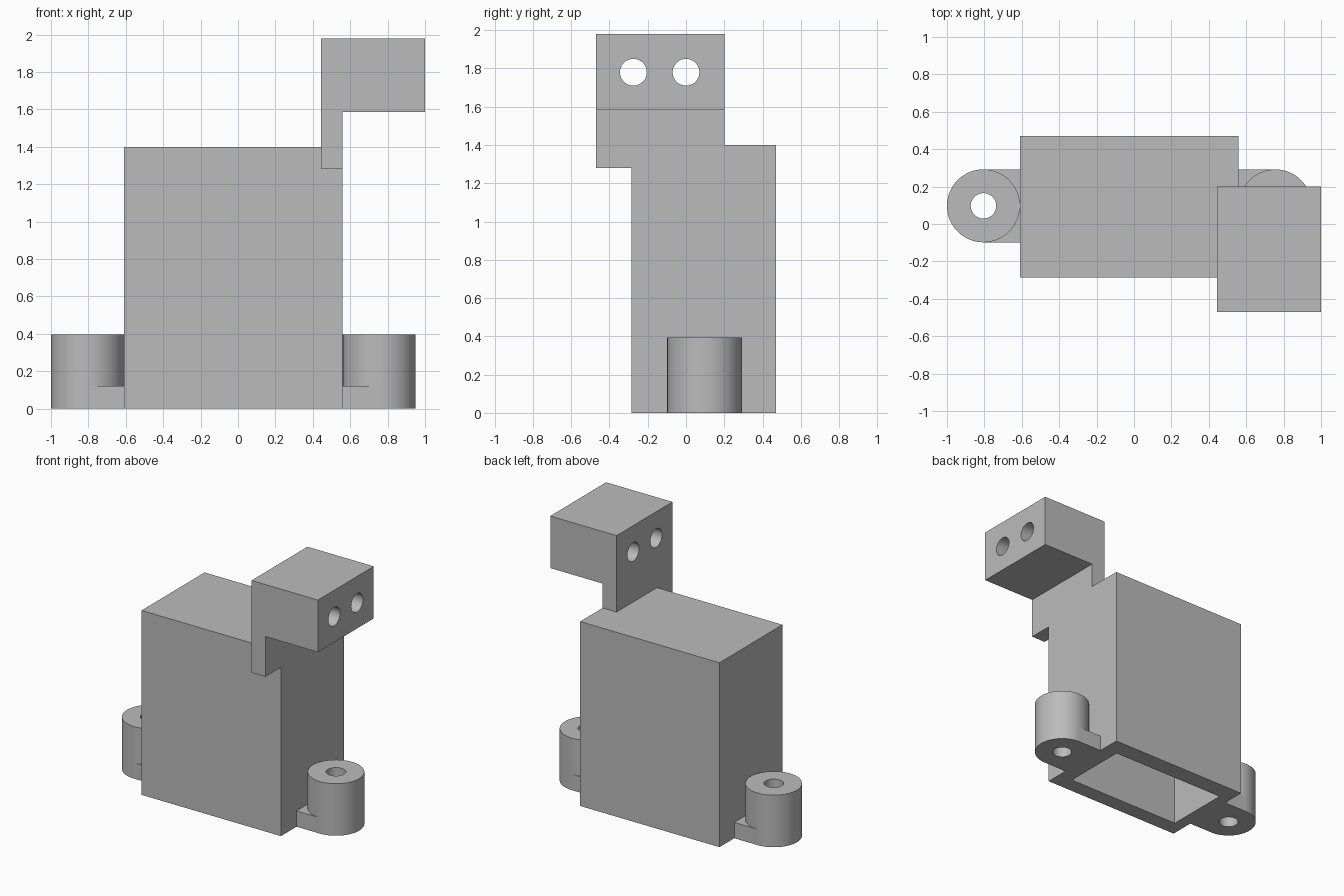
import bpy
import bmesh
from math import radians
from mathutils import Matrix, Vector

cube = bpy.data.objects.get("Cube")
if cube:
    bpy.data.objects.remove(cube, do_unlink=True)

grey = bpy.data.materials.new("plain grey")
grey.use_nodes = True
grey.diffuse_color = (0.5, 0.5, 0.5, 1)
grey.node_tree.nodes["Principled BSDF"].inputs["Base Color"].default_value = (0.5, 0.5, 0.5, 1)


def finish(name, bm):
    bmesh.ops.recalc_face_normals(bm, faces=bm.faces)
    mesh = bpy.data.meshes.new(name)
    bm.to_mesh(mesh)
    bm.free()
    mesh.materials.append(grey)
    obj = bpy.data.objects.new(name, mesh)
    bpy.context.collection.objects.link(obj)
    return obj


def box(name, low, high):
    low, high = Vector(low), Vector(high)
    bm = bmesh.new()
    matrix = Matrix.Translation((low + high) / 2) @ Matrix.Diagonal((*(high - low), 1))
    bmesh.ops.create_cube(bm, size=1, matrix=matrix)
    return finish(name, bm)


def cylinder(name, centre, radius, depth, axis="Z"):
    bm = bmesh.new()
    matrix = Matrix.Translation(centre)
    if axis == "X":
        matrix = matrix @ Matrix.Rotation(radians(90), 4, "Y")
    bmesh.ops.create_cone(bm, cap_ends=True, segments=64, radius1=radius,
                          radius2=radius, depth=depth, matrix=matrix)
    return finish(name, bm)


def combine(obj, other, operation):
    other.hide_render = True
    mod = obj.modifiers.new(operation.title(), "BOOLEAN")
    mod.operation, mod.object, mod.solver = operation, other, "EXACT"
    with bpy.context.temp_override(object=obj, active_object=obj):
        bpy.ops.object.modifier_apply(modifier=mod.name)
    bpy.data.objects.remove(other, do_unlink=True)


def smooth(obj):
    bpy.ops.object.select_all(action="DESELECT")
    obj.select_set(True)
    bpy.context.view_layer.objects.active = obj
    bpy.ops.object.shade_smooth_by_angle(angle=radians(30))


LEFT, RIGHT, WALL = -0.61, 0.56, 0.117
FRONT, BACK = -0.285, 0.47
ARM_X, ARM_LOW, ARM_FRONT, ARM_BACK = RIGHT - WALL, 1.28, -0.47, 0.2

# Hollow body, open underneath, notched to receive the bracket
body = box("hollow_body", (LEFT, FRONT, 0), (RIGHT, BACK, 1.4))
combine(body, box("cavity", (-0.52, -0.165, -0.1), (ARM_X, 0.335, 1.26)), "DIFFERENCE")
combine(body, box("notch", (ARM_X, -0.6, ARM_LOW), (0.7, ARM_BACK, 1.6)), "DIFFERENCE")

# Bracket: stepped side profile extruded from front to back, with two bores
profile = [(ARM_X, ARM_LOW), (RIGHT, ARM_LOW), (RIGHT, 1.585),
           (1, 1.585), (1, 1.98), (ARM_X, 1.98)]
bm = bmesh.new()
face = bm.faces.new([bm.verts.new((x, ARM_FRONT, z)) for x, z in profile])
extruded = bmesh.ops.extrude_face_region(bm, geom=[face])["geom"]
bmesh.ops.translate(bm, vec=(0, ARM_BACK - ARM_FRONT, 0),
                    verts=[v for v in extruded if isinstance(v, bmesh.types.BMVert)])
# The starting face must remain as the front cap
if not face.is_valid:
    bmesh.ops.holes_fill(bm, edges=bm.edges)
bracket = finish("head_bracket", bm)
for y in (-0.275, 0):
    combine(bracket, cylinder("bore", (0.72, y, 1.78), 0.07, 1, "X"), "DIFFERENCE")
smooth(bracket)

# Mounting lugs: round post and low tab, drilled through
POST_R, POST_H, POST_Y = 0.195, 0.395, 0.097
for name, edge, side in (("right_lug", LEFT, -1), ("left_lug", RIGHT, 1)):
    x = edge + side * POST_R
    lug = cylinder(name, (x, POST_Y, POST_H / 2), POST_R, POST_H)
    tab = box("tab", (min(x, edge), POST_Y - POST_R, 0),
              (max(x, edge), POST_Y + POST_R, 0.12))
    combine(lug, tab, "UNION")
    combine(lug, cylinder("bolt_hole", (x, POST_Y, 0.2), 0.068, 1), "DIFFERENCE")
    smooth(lug)
